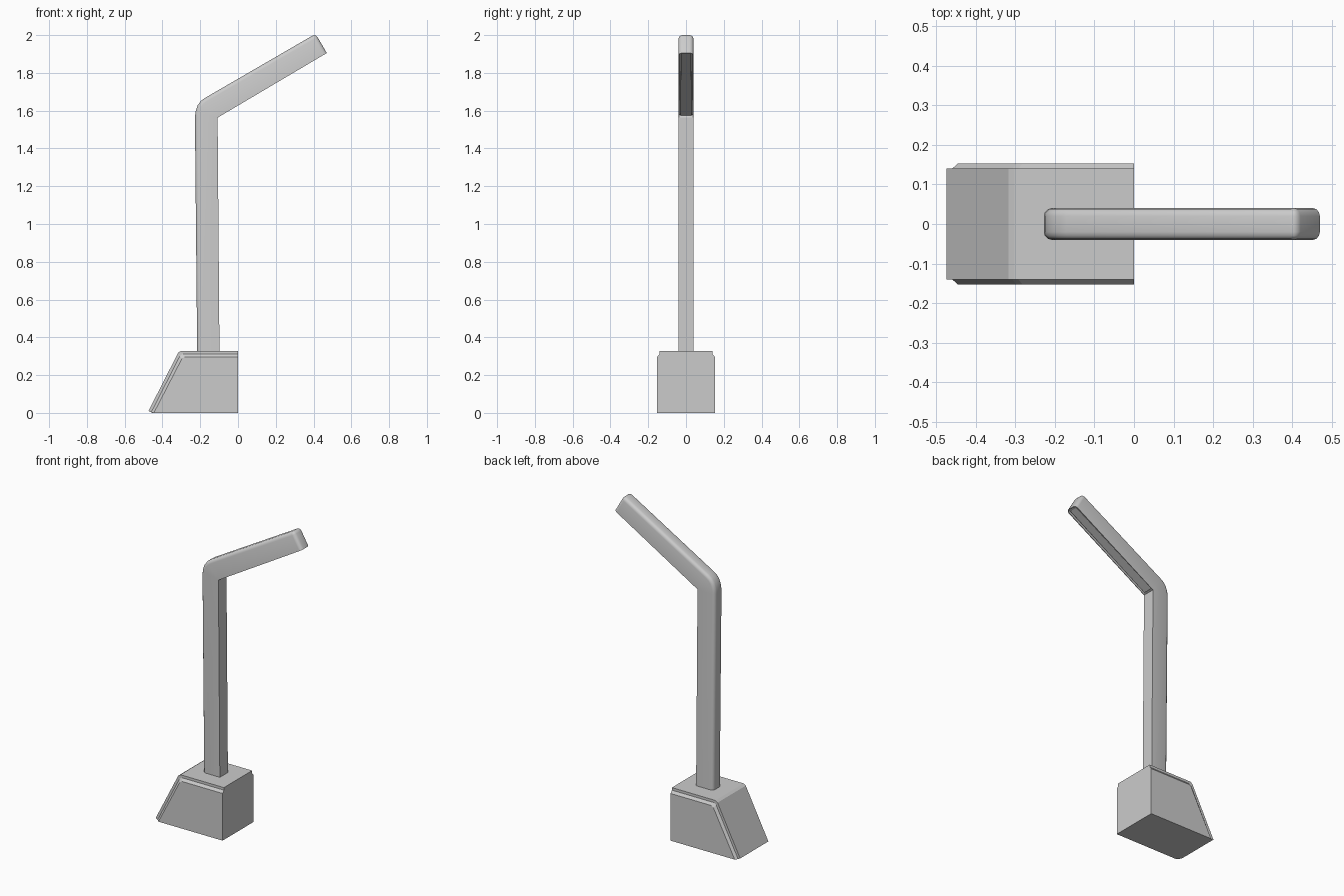
import bpy, bmesh
from mathutils import Vector

if "Cube" in bpy.data.objects:
    bpy.data.objects.remove(bpy.data.objects["Cube"])


def finish(bm, name, smooth_angle=None):
    bmesh.ops.recalc_face_normals(bm, faces=bm.faces[:])
    me = bpy.data.meshes.new(name)
    bm.to_mesh(me)
    bm.free()
    ob = bpy.data.objects.new(name, me)
    bpy.context.collection.objects.link(ob)
    if smooth_angle:
        bpy.ops.object.select_all(action='DESELECT')
        ob.select_set(True)
        bpy.context.view_layer.objects.active = ob
        bpy.ops.object.shade_smooth_by_angle(angle=smooth_angle)
    return ob


def loft(bm, sections):
    """Skin (y, [(x, z)...]) sections and cap both ends; returns vertex rings."""
    rings = [[bm.verts.new((x, y, z)) for x, z in pts] for y, pts in sections]
    n = len(rings[0])
    for a, b in zip(rings, rings[1:]):
        for i in range(n):
            j = (i + 1) % n
            bm.faces.new((a[i], a[j], b[j], b[i]))
    bm.faces.new(rings[0][::-1])
    bm.faces.new(rings[-1])
    return rings


# Wedge base: sloped back, stepped and chamfered along the side edges
def base_profile(d):
    sx, sz = -0.474 + 0.89 * d, max(0.0, 0.01 - 0.455 * d)
    return [(0, 0), (max(-0.454, sx + 0.008), 0), (sx, sz),
            (-0.317 + 0.612 * d, 0.318 - d), (-0.302 + 0.612 * d, 0.328 - d),
            (0, 0.328 - d)]


half = [(0.153, 0.032), (0.14, 0.016), (0.14, 0.0)]
steps = [(-y, d) for y, d in half] + half[::-1]
bm = bmesh.new()
loft(bm, [(y, base_profile(d)) for y, d in steps])
finish(bm, "base")

# Bent post and arm: the outer path is rounded, the inner path stays sharp
outer = [(-0.216, 0.31), (-0.228, 1.56), (-0.225, 1.595), (-0.214, 1.628),
         (-0.196, 1.652), (-0.172, 1.669), (0.411, 2.007), (0.47, 1.905)]
inner = [(-0.108, 1.563), (-0.098, 0.31)]
bm = bmesh.new()
rings = loft(bm, [(-0.04, outer + inner), (0.04, outer + inner)])
edges = []
for ring in rings:
    for i in range(len(outer) - 1):
        edges.append(bm.edges.get((ring[i], ring[i + 1])))
tip = len(outer) - 2
edges.append(bm.edges.get((rings[0][tip], rings[1][tip])))
bmesh.ops.recalc_face_normals(bm, faces=bm.faces[:])
bmesh.ops.bevel(bm, geom=edges, offset=0.02, segments=3, profile=0.5,
                affect='EDGES', clamp_overlap=True)

# Lamp recess under the arm, with a raised diffuser panel inside
bm.normal_update()
down = Vector((0.51, 0, -0.86))
under = max((f for f in bm.faces if f.normal.dot(down) > 0.95),
            key=lambda f: f.calc_area())
for thickness, push in ((0.005, -0.015), (0.008, 0.008)):
    bmesh.ops.inset_region(bm, faces=[under], thickness=thickness, depth=0)
    bmesh.ops.inset_region(bm, faces=[under], thickness=0.0005, depth=push)
finish(bm, "post_and_lamp_arm", 0.6)
